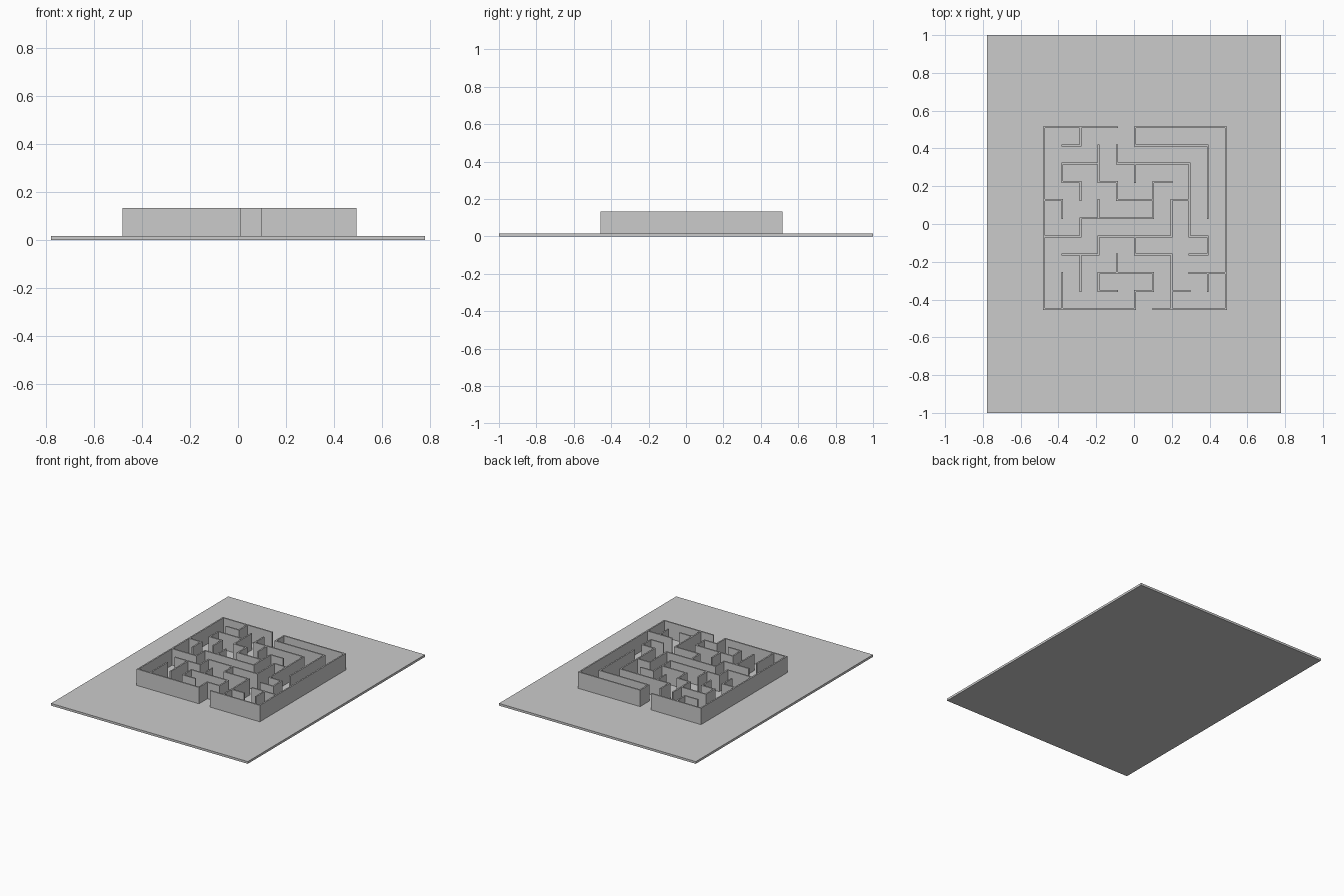
import bpy, bmesh

if "Cube" in bpy.data.objects:
    bpy.data.objects.remove(bpy.data.objects["Cube"])

CELL, T = 0.0963, 0.010          # corridor pitch, wall thickness
X0, Y0 = -0.476, 0.512           # centre of the top-left wall post
Z0, Z1 = 0.016, 0.133            # wall bottom and top

# Base board
bpy.ops.mesh.primitive_cube_add(size=1, location=(0, 0, Z0 / 2))
base = bpy.context.object
base.name = "base_board"
base.scale = (1.555, 2.0, Z0)
bpy.ops.object.transform_apply(location=True, rotation=False, scale=True)

# Wall runs on an 11 x 11 grid of posts: line -> "start-end" runs
rows = ["0-4 5-10", "1-2 5-9", "1-3 4-8", "1-2 3-4 6-7", "0-1 4-6 7-8", "2-6",
        "0-2 3-7 8-9", "1-3 5-7 8-9", "3-6 8-10", "3-4 5-6 7-8", "0-5 6-10"]
cols = ["0-10", "2-3 4-5 8-10", "0-1 3-4 5-6 7-9", "1-3 4-5 6-7 8-9",
        "1-2 3-4 7-8", "0-1 2-3 6-7 9-10", "3-5 8-9", "4-6 7-10", "2-6",
        "1-5 6-7 8-9", "0-10"]


def runs(text):
    return [tuple(map(int, r.split("-"))) for r in text.split()]


# Even indices are posts, odd indices are the spans between them
plan = set()
for k, text in enumerate(rows):
    for a, b in runs(text):
        plan.update((i, 2 * k) for i in range(2 * a, 2 * b + 1))
for k, text in enumerate(cols):
    for a, b in runs(text):
        plan.update((2 * k, j) for j in range(2 * a, 2 * b + 1))


def edge(n):
    """Offset of the low side of plan strip n."""
    return (n // 2) * CELL + (T / 2 if n % 2 else -T / 2)


# Maze walls: flat plan at the top, extruded down to the board
bm = bmesh.new()
verts = {}


def vert(i, j):
    if (i, j) not in verts:
        verts[i, j] = bm.verts.new((X0 + edge(i), Y0 - edge(j), Z0))
    return verts[i, j]


for i, j in sorted(plan):
    bm.faces.new([vert(i, j), vert(i, j + 1), vert(i + 1, j + 1), vert(i + 1, j)])
ext = bmesh.ops.extrude_face_region(bm, geom=bm.faces[:], use_keep_orig=True)
top = [g for g in ext["geom"] if isinstance(g, bmesh.types.BMVert)]
bmesh.ops.translate(bm, verts=top, vec=(0, 0, Z1 - Z0))
bmesh.ops.recalc_face_normals(bm, faces=bm.faces[:])
mesh = bpy.data.meshes.new("maze_walls")
bm.to_mesh(mesh)
bm.free()
bpy.context.collection.objects.link(bpy.data.objects.new("maze_walls", mesh))
